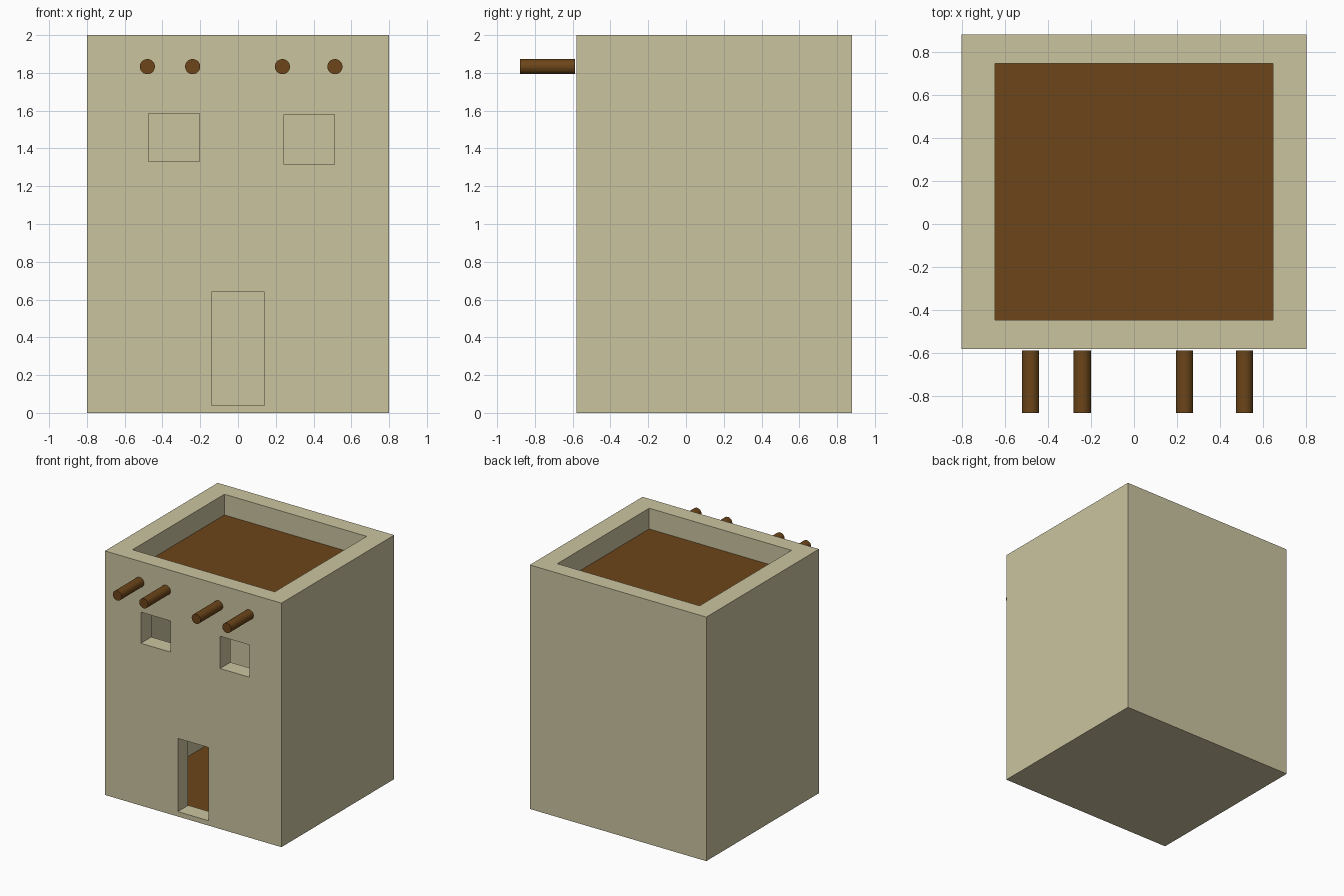
import bpy
import math

if "Cube" in bpy.data.objects:
    bpy.data.objects.remove(bpy.data.objects["Cube"])


def material(name, color):
    mat = bpy.data.materials.new(name)
    mat.diffuse_color = (*color, 1)
    mat.use_nodes = True
    mat.node_tree.nodes["Principled BSDF"].inputs["Base Color"].default_value = mat.diffuse_color
    return mat


adobe = material("adobe", (0.60, 0.55, 0.35))
wood = material("wood", (0.15, 0.06, 0.01))


def box(name, x, y, z, mat=None):
    """Box spanning the given (min, max) range on each axis."""
    centre = [(a + b) / 2 for a, b in (x, y, z)]
    bpy.ops.mesh.primitive_cube_add(size=1, location=centre)
    obj = bpy.context.object
    obj.name = name
    obj.scale = [b - a for a, b in (x, y, z)]
    bpy.ops.object.transform_apply(location=False, rotation=False, scale=True)
    if mat:
        obj.data.materials.append(mat)
    return obj


def cut(target, x, y, z):
    """Subtract a box from the target and remove the cutter."""
    cutter = box("cutter", x, y, z, adobe)
    cutter.hide_render = True
    mod = target.modifiers.new("cut", "BOOLEAN")
    mod.operation = "DIFFERENCE"
    mod.solver = "EXACT"
    mod.object = cutter
    bpy.context.view_layer.objects.active = target
    bpy.ops.object.modifier_apply(modifier=mod.name)
    bpy.data.objects.remove(cutter, do_unlink=True)


# Hollow house walls, open at the top
inner_x, inner_y = (-0.645, 0.645), (-0.445, 0.745)
walls = box("house_walls", (-0.8, 0.8), (-0.58, 0.88), (0, 2), adobe)
cut(walls, inner_x, inner_y, (0.02, 2.2))

# Doorway and two windows through the front wall
openings = [
    ((-0.14, 0.14), (0.04, 0.64)),
    ((-0.475, -0.205), (1.33, 1.585)),
    ((0.243, 0.51), (1.315, 1.58)),
]
for x, z in openings:
    cut(walls, x, (-0.7, -0.35), z)

# Wooden ground floor and sunken roof deck
box("ground_floor", inner_x, inner_y, (0.02, 0.03), wood)
box("roof_deck", inner_x, inner_y, (1.82, 1.83), wood)

# Round beam ends above the windows
for i, x in enumerate((-0.48, -0.24, 0.235, 0.513)):
    bpy.ops.mesh.primitive_cylinder_add(
        vertices=32, radius=0.04, depth=0.29,
        location=(x, -0.733, 1.833), rotation=(math.pi / 2, 0, 0))
    beam = bpy.context.object
    beam.name = f"roof_beam_{i + 1}"
    beam.data.materials.append(wood)
